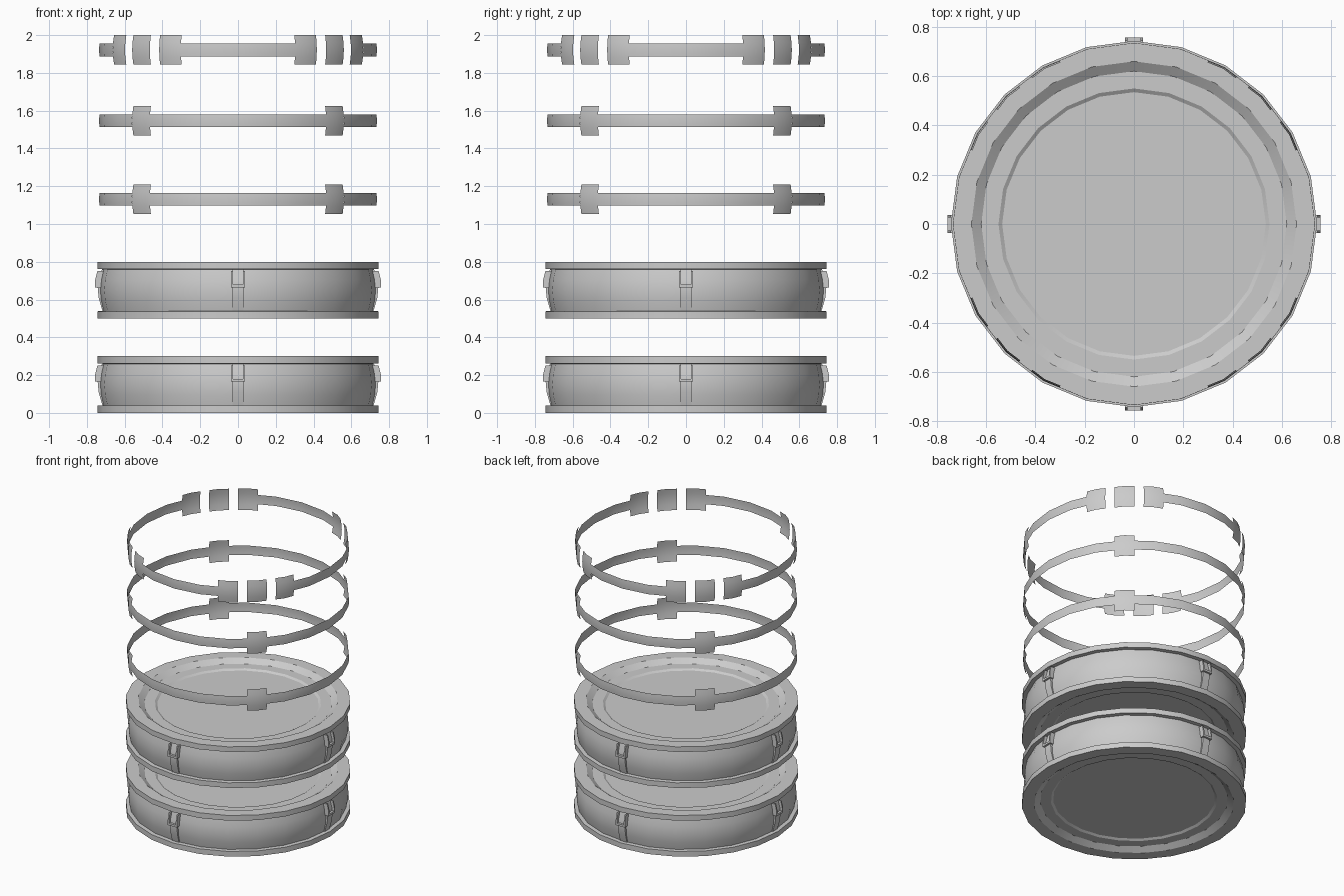
import bpy, bmesh
from math import sin, cos, pi, radians, degrees

if "Cube" in bpy.data.objects:
    bpy.data.objects.remove(bpy.data.objects["Cube"])

SIDES = 24
STEP = 360 / SIDES


def make_object(name, bm, smooth=30):
    bmesh.ops.recalc_face_normals(bm, faces=bm.faces)
    me = bpy.data.meshes.new(name)
    bm.to_mesh(me)
    bm.free()
    ob = bpy.data.objects.new(name, me)
    bpy.context.collection.objects.link(ob)
    bpy.ops.object.select_all(action='DESELECT')
    ob.select_set(True)
    bpy.context.view_layer.objects.active = ob
    bpy.ops.object.shade_smooth_by_angle(angle=radians(smooth))
    return ob


def barrel(h):
    """Radius of the bulging wall at height h from its middle."""
    return 0.732 - 0.017 * (h / 0.11) ** 2


def facet(deg):
    """Ratio that keeps a point on the flat sides of the polygon."""
    return cos(radians(STEP / 2)) / cos(radians(deg % STEP - STEP / 2))


def drum(name, z0):
    # half profile: recessed lid, rim, then the bulging wall
    top = [(0, .262), (.535, .262), (.55, .272), (.62, .272), (.66, .3),
           (.743, .3), (.743, .262), (barrel(.11), .26)]
    wall = [(barrel(h), .15 + h) for h in (.055, 0, -.055)]
    profile = top + wall + [(r, .3 - z) for r, z in reversed(top)]
    bm = bmesh.new()
    rings = []
    for r, z in profile:
        n = SIDES if r else 1
        rings.append([bm.verts.new((r * cos(2 * pi * i / SIDES), r * sin(2 * pi * i / SIDES), z + z0))
                      for i in range(n)])
    for a, b in zip(rings, rings[1:]):
        for i in range(SIDES):
            j = (i + 1) % SIDES
            quad = [a[i % len(a)], a[j % len(a)], b[j % len(b)], b[i % len(b)]]
            bm.faces.new(list(dict.fromkeys(quad)))
    make_object(name, bm)


def add_prism(bm, profile, y0, y1, deg, z0):
    """Extrude a radius/height profile sideways and turn it round the drum."""
    c, s = cos(radians(deg)), sin(radians(deg))
    sides = [[bm.verts.new((r * c - y * s, r * s + y * c, z + z0)) for r, z in profile]
             for y in (y0, y1)]
    n = len(profile)
    for side in sides:
        bm.faces.new(side)
    for i in range(n):
        j = (i + 1) % n
        bm.faces.new([sides[0][i], sides[0][j], sides[1][j], sides[1][i]])


def latches(name, z0):
    bm = bmesh.new()
    strap = [(.69, .04), (.718, .04), (.738, .11), (.743, .168), (.738, .2), (.72, .26), (.69, .26)]
    cheek = [(.70, .165), (.757, .165), (.757, .2), (.745, .25), (.70, .25)]
    shelf = [(.70, .165), (.757, .165), (.757, .18), (.70, .18)]
    for k in range(4):
        add_prism(bm, strap, -.028, .028, 90 * k, z0)
        add_prism(bm, shelf, -.028, .028, 90 * k, z0)
        for y in (-.032, .032):
            add_prism(bm, cheek, y - .005, y + .005, 90 * k, z0)
    make_object(name, bm, 20)


def add_sheet(bm, a0, a1, half, zc):
    """Thin curved sheet following the wall between two angles."""
    first = int(a0 // STEP) + 1
    angles = [a0] + [k * STEP for k in range(first, first + SIDES) if a0 < k * STEP < a1] + [a1]
    cols = []
    for a in angles:
        t = radians(a)
        col = []
        for h in (-half, -half / 2, 0, half / 2, half):
            r = (barrel(h) + .003) * facet(a)
            col.append(bm.verts.new((r * cos(t), r * sin(t), zc + h)))
        cols.append(col)
    for p, q in zip(cols, cols[1:]):
        for i in range(4):
            bm.faces.new([p[i], q[i], q[i + 1], p[i + 1]])


def hoop(name, zc, plates, band_half_angle, half_plate=.078):
    bm = bmesh.new()
    for k in range(4):
        base = 90 * k
        add_sheet(bm, base - band_half_angle, base + band_half_angle, .034, zc)
        for a in plates:
            add_sheet(bm, base + a - 5.2, base + a + 5.2, half_plate, zc)
    make_object(name, bm)


# two stacked drums with four latches each
for label, z in (("lower", 0), ("upper", .5)):
    drum(label + "_drum", z)
    latches(label + "_latches", z)

# floating label bands: two plain, one with three panels per quarter
hoop("bottom_band", 1.131, [45], 39.8)
hoop("middle_band", 1.547, [45], 39.8)
hoop("top_band", 1.922, [29.7, 45, 60.3], 24.5)
